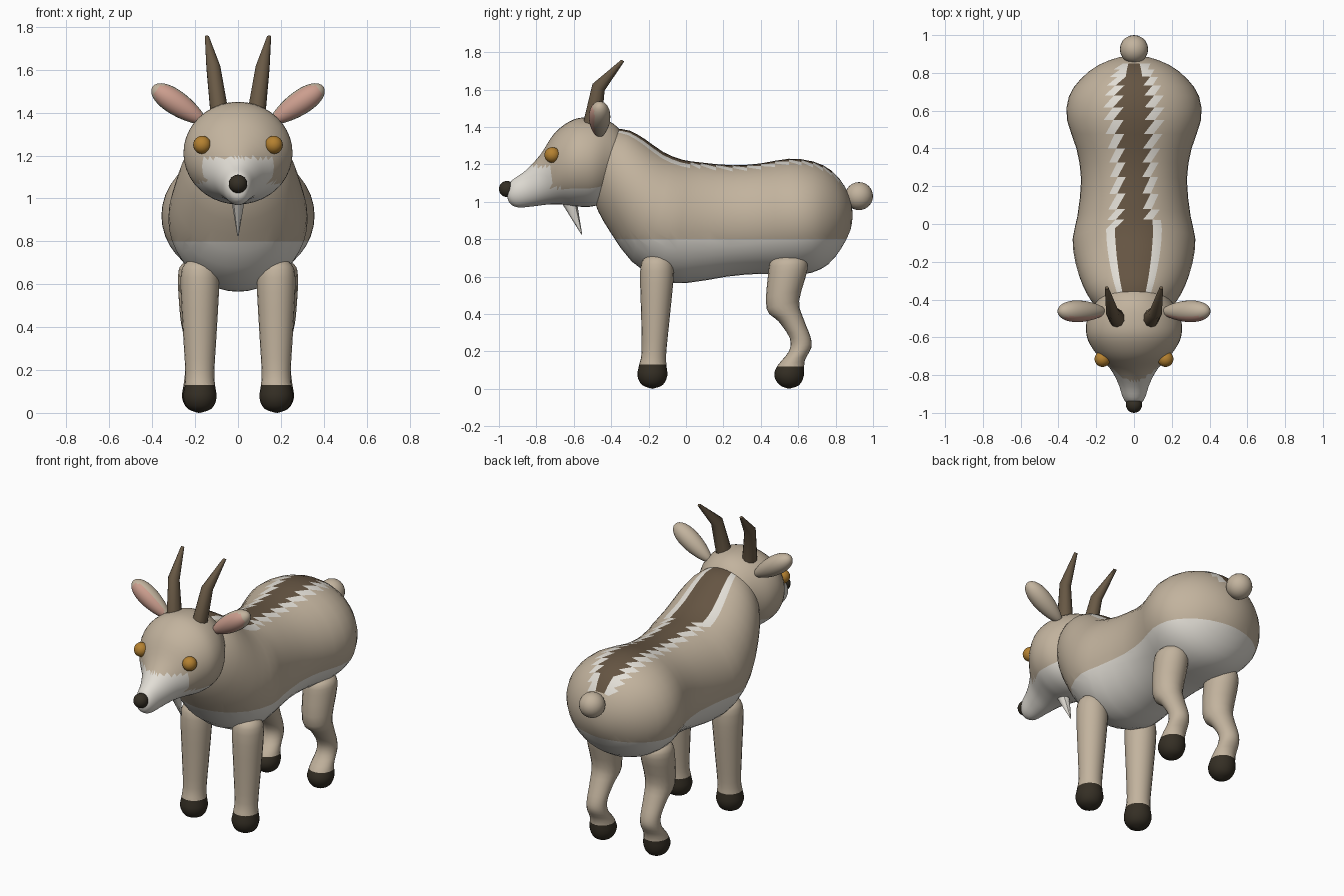
import bpy, bmesh, math
from mathutils import Matrix, Vector

if "Cube" in bpy.data.objects:
    bpy.data.objects.remove(bpy.data.objects["Cube"])


def material(name, rgb):
    mat = bpy.data.materials.new(name)
    mat.use_nodes = True
    mat.diffuse_color = (*rgb, 1)
    mat.node_tree.nodes["Principled BSDF"].inputs["Base Color"].default_value = (*rgb, 1)
    return mat


TAN = material("tan coat", (.54, .45, .34))
WHITE = material("white coat", (.76, .73, .67))
STRIPE = material("dark brown stripe", (.13, .09, .055))
HORN = material("horn brown", (.14, .1, .06))
HOOF = material("hoof black brown", (.035, .028, .018))
PINK = material("ear pink", (.6, .34, .27))
AMBER = material("eye amber", (.46, .22, .03))


def finish(name, bm, mats, sharp=50):
    bmesh.ops.recalc_face_normals(bm, faces=bm.faces[:])
    mesh = bpy.data.meshes.new(name)
    bm.to_mesh(mesh)
    bm.free()
    for mat in mats:
        mesh.materials.append(mat)
    mesh.shade_smooth()
    mesh.set_sharp_from_angle(angle=math.radians(sharp))
    obj = bpy.data.objects.new(name, mesh)
    bpy.context.collection.objects.link(obj)
    return obj


def refine(rows, steps):
    """Smooth interpolation between section rows."""
    out = []
    for i in range(len(rows) - 1):
        a, b, c, d = (rows[min(max(i + j, 0), len(rows) - 1)] for j in (-1, 0, 1, 2))
        for s in range(steps):
            t = s / steps
            out.append([q + t * (r - p) / 2 + t * t * (p - 2.5 * q + 2 * r - s4 / 2)
                        + t ** 3 * (1.5 * (q - r) + (s4 - p) / 2)
                        for p, q, r, s4 in zip(a, b, c, d)])
    return out + [list(rows[-1])]


def loft(name, rows, mats, x=0, side=1, segments=40, steps=2, paint=None, cut=None, sharp=50):
    """Oval sections: y, z of one edge, y, z of the opposite edge, half width, optional x."""
    bm = bmesh.new()
    rings = []
    for row in refine(rows, steps):
        ay, az, by, bz, w = row[:5]
        cx = side * (row[5] if len(row) > 5 else x)
        mid = Vector((cx, (ay + by) / 2, (az + bz) / 2))
        up = Vector((0, (ay - by) / 2, (az - bz) / 2))
        angles = [math.tau * k / segments for k in range(segments)]
        rings.append([bm.verts.new(mid + up * math.cos(a) + Vector((w * math.sin(a), 0, 0)))
                      for a in angles])
    for r, s in zip(rings, rings[1:]):
        for k in range(segments):
            n = (k + 1) % segments
            column = min(k, segments - 1 - k)
            for tri in ((r[k], r[n], s[n]), (r[k], s[n], s[k])):
                face = bm.faces.new(tri)
                if paint:
                    outer = sum(v in (r[k], s[k]) for v in tri) > 1
                    if k >= segments // 2:
                        outer = not outer
                    face.material_index = paint(face.calc_center_median(), column, not outer)
    for end in (rings[0], rings[-1]):
        bm.faces.new(end)
    bmesh.ops.remove_doubles(bm, verts=bm.verts[:], dist=.0005)
    # Straight colour line at a height: everything below takes the second material
    if cut:
        bmesh.ops.bisect_plane(bm, geom=bm.verts[:] + bm.edges[:] + bm.faces[:],
                               plane_co=(0, 0, cut), plane_no=(0, 0, 1))
        for face in bm.faces:
            if face.calc_center_median().z < cut:
                face.material_index = 1
    return finish(name, bm, mats, sharp)


def ball(name, centre, radius, mat):
    bm = bmesh.new()
    bmesh.ops.create_uvsphere(bm, u_segments=20, v_segments=12, radius=radius,
                              matrix=Matrix.Translation(centre))
    return finish(name, bm, [mat])


# Body with toothed back stripe and pale belly
def body_paint(c, column, outer):
    if c.z < 1.08 or c.y > .87:
        return 0
    wide = c.y < 0
    narrow = c.y > .78
    if column == 0 or column == 1 and (wide or not outer and not narrow):
        return 2
    if column == 1 or column == 2 and (wide or not outer):
        return 1
    return 0


body_rows = [
    (-.37, 1.39, -.5, 1.04, .19),
    (-.3, 1.38, -.47, .95, .235),
    (-.22, 1.335, -.4, .83, .275),
    (-.12, 1.265, -.29, .68, .31),
    (-.02, 1.225, -.14, .585, .325),
    (.08, 1.21, 0, .565, .3),
    (.25, 1.195, .22, .6, .28),
    (.4, 1.205, .4, .615, .305),
    (.55, 1.23, .55, .61, .355),
    (.68, 1.215, .67, .62, .345),
    (.78, 1.165, .76, .665, .28),
    (.85, 1.08, .83, .75, .19),
    (.885, .99, .88, .85, .08),
    (.89, .92, .89, .92, 0),
]
loft("body", body_rows, [TAN, WHITE, STRIPE], paint=body_paint, cut=.8)


# Head with pale muzzle and jaw
def head_paint(c, column, outer):
    return int(c.z < 1.19 if c.y < -.72 else c.z < 1.075 and c.y < -.45)


head_rows = [
    (-.325, 1.27, -.325, 1.27, 0),
    (-.345, 1.37, -.36, 1.12, .14),
    (-.41, 1.43, -.43, 1.01, .205),
    (-.5, 1.45, -.5, .975, .248),
    (-.6, 1.44, -.59, .975, .25),
    (-.7, 1.37, -.66, .985, .205),
    (-.78, 1.25, -.74, .985, .13),
    (-.86, 1.165, -.82, .975, .085),
    (-.93, 1.115, -.9, .97, .06),
    (-.955, 1.07, -.945, .995, .035),
    (-.957, 1.04, -.957, 1.04, 0),
]
loft("head", head_rows, [TAN, WHITE], steps=4, paint=head_paint)
ball("nose", (0, -.957, 1.068), .043, HOOF)
ball("tail", (0, .925, 1.03), .075, TAN)
loft("beard", [(-.675, 1.01, -.585, 1.01, .034), (-.56, .825, -.555, .825, .003)],
     [WHITE], segments=8, steps=1)

# Legs, horns, eyes and ears on both sides
front_leg_rows = [
    (-.155, .73, -.155, .73, 0),
    (-.22, .7, -.09, .7, .065),
    (-.245, .63, -.065, .63, .09),
    (-.24, .4, -.085, .4, .08),
    (-.237, .2, -.105, .2, .068),
    (-.25, .13, -.105, .13, .071),
    (-.26, .07, -.1, .07, .078),
    (-.235, .02, -.125, .02, .055),
    (-.18, 0, -.18, 0, 0),
]
hind_leg_rows = [
    (.545, .725, .545, .725, 0),
    (.46, .69, .63, .7, .075),
    (.44, .62, .65, .64, .095),
    (.43, .43, .605, .47, .085),
    (.495, .36, .63, .37, .07),
    (.555, .27, .665, .28, .06),
    (.55, .2, .67, .22, .06),
    (.49, .125, .635, .15, .068),
    (.472, .07, .63, .07, .076),
    (.5, .02, .605, .02, .05),
    (.55, 0, .55, 0, 0),
]
horn_rows = [
    (-.555, 1.4, -.455, 1.38, .045, .085),
    (-.5, 1.63, -.435, 1.595, .034, .115),
    (-.345, 1.76, -.33, 1.75, .01, .145),
]
for label, side in (("left", 1), ("right", -1)):
    loft(label + "_front_leg", front_leg_rows, [TAN, HOOF], x=.178, side=side,
         segments=20, steps=3, cut=.13)
    loft(label + "_hind_leg", hind_leg_rows, [TAN, HOOF], x=.185, side=side,
         segments=20, steps=3, cut=.12)
    loft(label + "_horn", horn_rows, [HORN], side=side, segments=10, steps=1, sharp=40)
    ball(label + "_eye", (side * .167, -.715, 1.25), .042, AMBER)

    # Ear: tapered egg, pink on its front
    bm = bmesh.new()
    bmesh.ops.create_uvsphere(bm, u_segments=24, v_segments=16, radius=1)
    for face in bm.faces:
        c = face.calc_center_median()
        face.material_index = int(c.y < -.4 and c.z < .8)
    for v in bm.verts:
        taper = .85 + .2 * v.co.z
        v.co = Vector((v.co.x * .066 * taper, v.co.y * .066 * taper, v.co.z * .15))
    place = Matrix.Translation((side * .275, -.462, 1.437))
    bm.transform(place @ Matrix.Rotation(side * math.radians(56), 4, "Y"))
    finish(label + "_ear", bm, [TAN, PINK])
